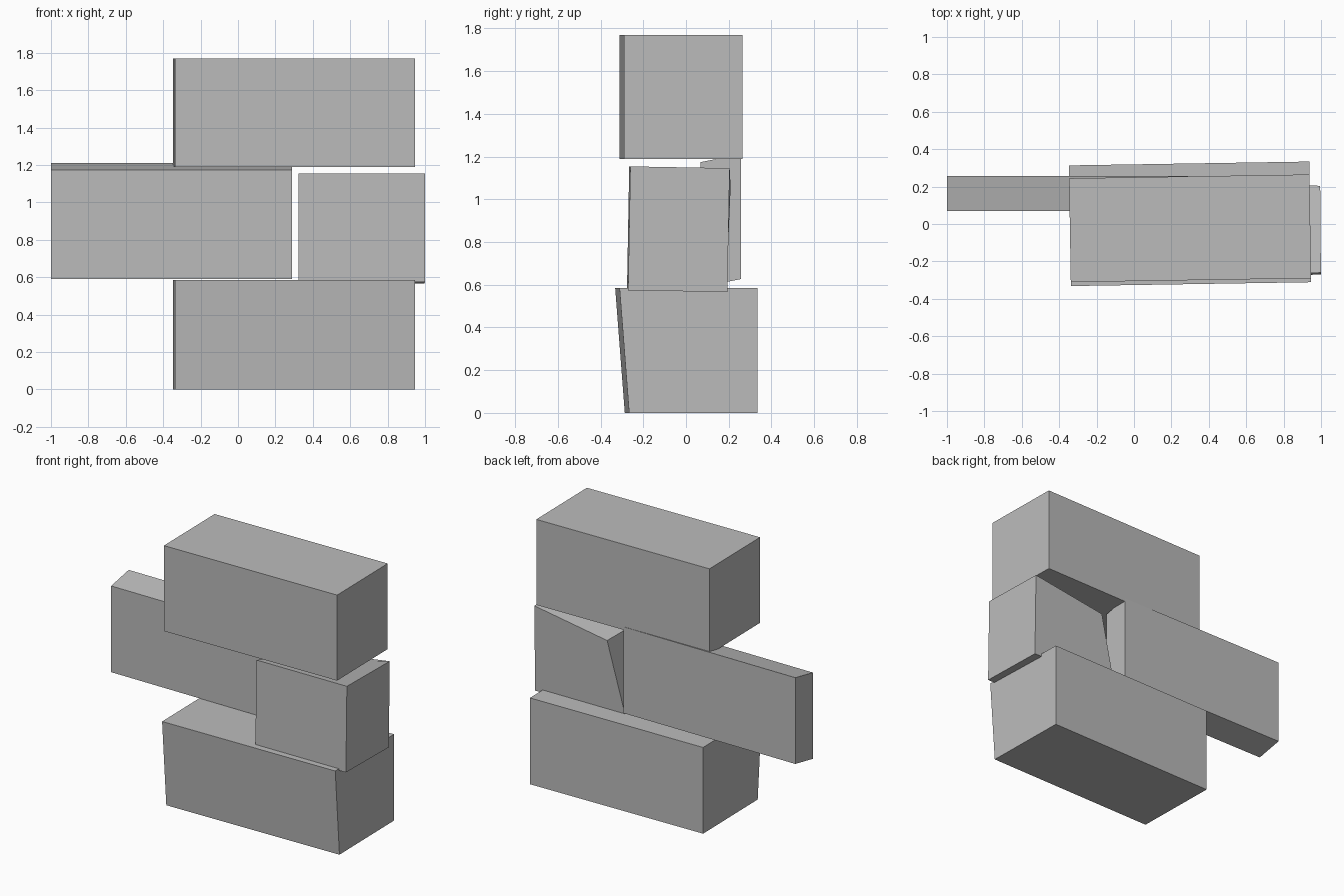
import bpy
import bmesh
from mathutils import Matrix, Vector

default = bpy.data.objects.get("Cube")
if default:
    bpy.data.objects.remove(default, do_unlink=True)

# One plain grey for every block
grey = bpy.data.materials.new("plain_grey")
grey.use_nodes = True
colour = (0.5, 0.5, 0.5, 1)
grey.diffuse_color = colour
grey.node_tree.nodes["Principled BSDF"].inputs["Base Color"].default_value = colour


def block(name, centre, size, pitch=0, yaw=0, edit=None):
    """Flat-shaded box; edit(corner, sign) may shift single corners."""
    bm = bmesh.new()
    bmesh.ops.create_cube(bm, size=1)
    turn = Matrix.Rotation(yaw, 3, "Z") @ Matrix.Rotation(pitch, 3, "X")
    for v in bm.verts:
        sign = tuple(1 if c > 0 else -1 for c in v.co)
        local = Vector(a * b for a, b in zip(v.co, size))
        v.co = Vector(centre) + turn @ local
        if edit:
            edit(v.co, sign)
    mesh = bpy.data.meshes.new(name)
    bm.to_mesh(mesh)
    bm.free()
    mesh.materials.append(grey)
    obj = bpy.data.objects.new(name, mesh)
    bpy.context.collection.objects.link(obj)
    return obj


# Lower front edge is pulled back so the front leans outward
def lean_front(corner, sign):
    if sign[1] < 0 and sign[2] < 0:
        corner.y += 0.045


# Rear side is lifted so top and bottom slope
def lift_rear(corner, sign):
    if sign[1] > 0:
        corner.z += 0.037


# Upper rear inner corner is knocked in
def dent_corner(corner, sign):
    if sign == (-1, 1, 1):
        corner += Vector((0.125, 0.01, -0.087))


block("bottom_block", (0.3, 0.001, 0.293), (1.285, 0.645, 0.585),
      yaw=0.016, edit=lean_front)
block("top_block", (0.3, -0.023, 1.48), (1.285, 0.555, 0.58), yaw=0.016)
block("middle_long_slab", (-0.355, 0.163, 0.882), (1.29, 0.188, 0.585),
      edit=lift_rear)
block("middle_short_block", (0.66, -0.036, 0.86), (0.675, 0.465, 0.58),
      pitch=-0.018, yaw=0.008, edit=dent_corner)
